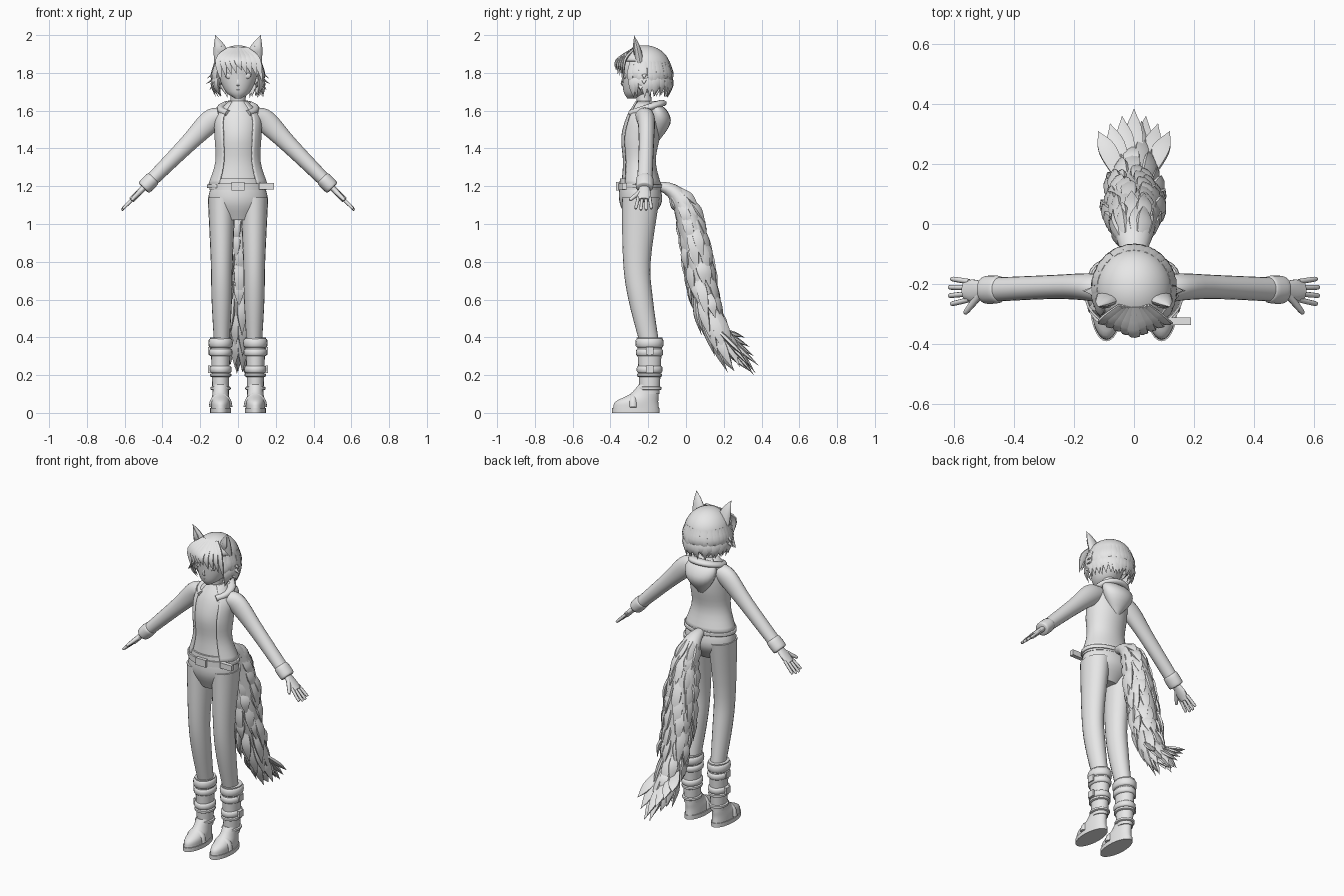
import bpy, bmesh, math, random
from mathutils import Vector, Matrix
from mathutils.geometry import interpolate_bezier

random.seed(4)
if "Cube" in bpy.data.objects:
    bpy.data.objects.remove(bpy.data.objects["Cube"])

grey = bpy.data.materials.new("plain_grey")
grey.use_nodes = True
grey.diffuse_color = (.8, .8, .8, 1)
grey.node_tree.nodes["Principled BSDF"].inputs["Base Color"].default_value = grey.diffuse_color

X, Y, Z = Vector((1, 0, 0)), Vector((0, 1, 0)), Vector((0, 0, 1))


def smooth_path(points, steps):
    """Catmull-Rom through (x, y, z, side radius, other radius) points."""
    known = [Vector(point) for point in points]
    known = [known[0] * 2 - known[1]] + known + [known[-1] * 2 - known[-2]]
    path = []
    for a, b, c, d in zip(known, known[1:], known[2:], known[3:]):
        for step in range(steps):
            t = step / steps
            bend = (a * 2 - b * 5 + c * 4 - d) * t * t + (b * 3 - a - c * 3 + d) * t ** 3
            path.append(b + ((c - a) * t + bend) / 2)
    return path + [known[-2]]


def loft(bm, points, ref=None, n=20, steps=4, gap=0):
    """Elliptical rings along a path; level rings without ref; gap opens the front."""
    path = smooth_path(points, steps)
    centres = [Vector(point[:3]) for point in path]
    count = n + 1 if gap else n
    rings = []
    for i, point in enumerate(path):
        side, up = X, Y
        if ref:
            tangent = (centres[min(i + 1, len(path) - 1)] - centres[max(i - 1, 0)]).normalized()
            side = (ref - tangent * ref.dot(tangent)).normalized()
            up = tangent.cross(side)
        wide, deep = max(point[3], .0005), max(point[4], .0005)
        ring = []
        for j in range(count):
            angle = gap + (math.tau - 2 * gap) * j / n
            offset = side * wide * math.sin(angle) - up * deep * math.cos(angle)
            ring.append(bm.verts.new(centres[i] + offset))
        rings.append(ring)
    for low, high in zip(rings, rings[1:]):
        for j in range(n):
            k = (j + 1) % count
            bm.faces.new((low[j], low[k], high[k], high[j]))
    if not gap:
        bm.faces.new(rings[0])
        bm.faces.new(rings[-1])


def column(bm, rows, x=0, **options):
    """Upright loft from (height, y, half width, half depth) rows."""
    loft(bm, [(x, y, z, wide, deep) for z, y, wide, deep in rows], **options)


def strand(bm, root, middle, tip, width, ref):
    """Flat pointed lock of hair or fur."""
    loft(bm, [(*root, width * .7, width * .3), (*middle, width, width * .4), (*tip, 0, 0)], ref=ref, n=6)


def placed(centre, size):
    return Matrix.Translation(centre) @ Matrix.Diagonal((*size, 1))


def ball(bm, centre, radii):
    bmesh.ops.create_uvsphere(bm, u_segments=28, v_segments=18, radius=1, matrix=placed(centre, radii))


def finish(name, bm, mirror=False, thick=0, angle=45):
    bmesh.ops.recalc_face_normals(bm, faces=bm.faces)
    mesh = bpy.data.meshes.new(name)
    bm.to_mesh(mesh)
    bm.free()
    mesh.materials.append(grey)
    ob = bpy.data.objects.new(name, mesh)
    bpy.context.collection.objects.link(ob)
    bpy.ops.object.select_all(action='DESELECT')
    ob.select_set(True)
    bpy.context.view_layer.objects.active = ob
    bpy.ops.object.shade_smooth_by_angle(angle=math.radians(angle))
    if thick:
        ob.modifiers.new("thickness", 'SOLIDIFY').thickness = thick
    if mirror:
        ob.modifiers.new("mirror", 'MIRROR')


def part(name, build, shape, mirror=False, thick=0, **options):
    """One loft or column as an object of its own."""
    bm = bmesh.new()
    build(bm, shape, **options)
    finish(name, bm, mirror, thick)


# Torso: open jacket, shirt inside it, hem band
torso = [(1.2, -.24, .16, .11), (1.33, -.25, .12, .09), (1.46, -.245, .124, .105),
         (1.57, -.23, .12, .09), (1.65, -.22, .05, .05)]
part("jacket", column, torso, n=36, gap=.7, thick=.01)
part("shirt", column, [(z, y, wide * .92, deep * .93) for z, y, wide, deep in torso], n=32)
part("jacket_hem", column, [(z, -.24, .164, .114) for z in (1.19, 1.21)], n=36, gap=.75, thick=.01)

# Hood: rolled rim round the neck and a pouch on the back
bm = bmesh.new()
rim = []
for i in range(-4, 5):
    turn = math.pi * i / 5
    back = math.cos(turn)
    rim.append((math.sin(turn) * .09, back * .09 - .22, back * .03 + 1.61, .018, back * .006 + .022))
loft(bm, rim, ref=Z, n=14)
column(bm, [(1.43, -.16, .01, .01), (1.53, -.14, .085, .057), (1.6, -.15, .1, .05), (1.65, -.18, .06, .02)])
finish("hood", bm)

# Sleeves and cuffs
elbow, wrist = Vector((.27, -.21, 1.42)), Vector((.5, -.22, 1.19))
part("sleeve", loft, [(.09, -.22, 1.57, .05, .05), (.15, -.21, 1.54, .046, .06), (*elbow, .04, .046),
                      (*elbow.lerp(wrist, .9), .04, .035)], ref=Y, mirror=True)
cuff = ((.76, .03), (.8, .04), (.97, .04), (1, .03))
part("cuff", loft, [(*elbow.lerp(wrist, t), r + .006, r) for t, r in cuff], ref=Y, mirror=True)

# Hands: palm, four fingers, thumb
bm = bmesh.new()
reach = (wrist - elbow).normalized()
loft(bm, [(*(wrist + reach * s), wide, .016) for s, wide in ((-.02, .024), (.05, .037), (.09, .03))], ref=Y, n=14)
for i in range(4):
    spread = Y * (i - 1.5) * .02
    knuckle = wrist + reach * .07 + spread
    tip = wrist + reach * (.17 - abs(i - 1.5) * .01) + spread * 1.4
    loft(bm, [(*knuckle.lerp(tip, t), r, r) for t, r in ((0, .009), (.9, .008), (1, .002))], ref=Y, n=8)
base, tip = wrist + reach * .02 - Y * .015, wrist + reach * .09 - Y * .075
loft(bm, [(*base.lerp(tip, t), r, r) for t, r in ((0, .014), (.9, .009), (1, .002))], ref=Y, n=8)
finish("hand", bm, mirror=True)

# Trousers
part("trouser_seat", column, [(1.24, -.25, .13, .1), (1.12, -.24, .155, .113), (1.02, -.25, .08, .06)], n=32)
part("trouser_leg", column, [(1.14, -.24, .074, .1), (.8, -.26, .058, .073), (.6, -.24, .054, .065),
                             (.35, -.19, .04, .05)], x=.086, mirror=True)

# Belt, buckle and side tag
bm = bmesh.new()
column(bm, [(z, -.246, .152, .114) for z in (1.18, 1.215)], n=36, steps=1)
for centre, size in (((0, -.36, 1.2), (.07, .02, .045)), ((.15, -.325, 1.2), (.08, .025, .034))):
    bmesh.ops.create_cube(bm, size=1, matrix=placed(centre, size))
finish("belt", bm)

# Boots: shaft, folded bands, foot, sole and instep strap
boot_x, ankle_y, foot_y = .092, -.193, -.265
part("boot_shaft", column, [(.4, ankle_y, .056, .068), (.25, ankle_y, .048, .06), (.1, ankle_y, .043, .053)],
     x=boot_x, mirror=True)
bm = bmesh.new()
for z, half in ((.37, .025), (.32, .02), (.23, .02), (.2, .01), (.13, .01)):
    rows = []
    for lift in (-1, -.6, .6, 1):
        wide = z * .045 + (.047 if abs(lift) < 1 else .037)
        rows.append((z + half * lift, ankle_y, wide, wide + .01))
    column(bm, rows, x=boot_x, steps=2)
for z in (.33, .23):
    bmesh.ops.create_cube(bm, size=1, matrix=placed((.153, ankle_y, z), (.014, .04, .04)))
finish("boot_bands", bm, mirror=True)
part("boot_foot", column, [(.02, foot_y, .05, .122), (.06, -.26, .05, .113), (.1, -.22, .043, .075),
                           (.15, -.2, .04, .05)], x=boot_x, mirror=True, n=28)
part("boot_sole", column, [(z, foot_y, .055, .126) for z in (0, .025)], x=boot_x, mirror=True, n=28, steps=1)
arch = [math.pi * i / 6 for i in range(7)]
part("instep_strap", loft, [(boot_x - math.cos(a) * .053, -.28, math.sin(a) * .066 + .03, .018, .01) for a in arch],
     ref=Y, n=8, mirror=True)

# Neck and head
part("neck", column, [(z, y, .04, .04) for z, y in ((1.6, -.215), (1.72, -.23))])
part("head", column, [(1.664, -.29, .015, .02), (1.7, -.26, .065, .07), (1.78, -.24, .1, .1),
                      (1.86, -.23, .1, .11), (1.92, -.22, .05, .05)], n=32)

# Eyes with upper lashes, nose and mouth
bm = bmesh.new()
ball(bm, (.046, -.322, 1.785), (.022, .01, .017))
strand(bm, (.02, -.337, 1.79), (.045, -.332, 1.805), (.075, -.31, 1.79), .005, Z)
finish("eye", bm, mirror=True)
bm = bmesh.new()
strand(bm, (0, -.33, 1.73), (0, -.342, 1.743), (0, -.335, 1.78), .009, X)
ball(bm, (0, -.325, 1.71), (.018, .008, .002))
finish("nose_and_mouth", bm)

# Pointed ears with an inner fold
bm = bmesh.new()
loft(bm, [(.08, -.245, 1.865, .048, .024), (.1, -.26, 1.94, .03, .016), (.12, -.276, 2, 0, 0)], ref=X, n=12)
strand(bm, (.085, -.267, 1.89), (.1, -.275, 1.93), (.115, -.276, 1.98), .018, X)
finish("ear", bm, mirror=True)

# Hair cap, open at the face and neck
crown = Vector((0, -.218, 1.82))
bm = bmesh.new()
ball(bm, crown, (.13, .138, .126))
middles = {face: face.calc_center_median() for face in bm.faces}
away = [face for face, c in middles.items() if c.z < 1.74 or c.z < 1.87 and c.y < -.25]
bmesh.ops.delete(bm, geom=away, context='FACES')
finish("hair_cap", bm, thick=.006)

# Hair locks: two hanging rows, fringe, side tufts
bm = bmesh.new()
for top, bottom in ((1.82, 1.665), (1.86, 1.71)):
    for i in range(-12, 13):
        turn = math.radians(i * 10 + random.uniform(-3, 3))
        out = Vector((math.sin(turn), math.cos(turn) * 1.06, 0))
        spots = []
        for radius, z in ((.118, top), (.136, (top + bottom) / 2),
                          (random.uniform(.1, .135), bottom + random.uniform(0, .03))):
            spots.append(Vector((0, crown.y, z)) + out * radius)
        strand(bm, *spots, .022, Z.cross(out))
for i in range(-4, 5):
    x = i * .025
    inset = abs(x) * .4
    tip_z = random.uniform(1.775, 1.82) - inset
    strand(bm, (x * .4, -.275, 1.93), (x, inset - .365, 1.865), (x * 1.1 + .02, inset - .37, tip_z), .023, X)
for side in (-1, 1):
    for z, end in ((1.8, .165), (1.77, .172), (1.74, .15)):
        y = random.uniform(-.28, -.22)
        strand(bm, (side * .1, y, z + .05), (side * .13, y, z), (side * end, y, z - .03), .017, Y)
finish("hair_locks", bm, angle=60)

# Bushy tail: curved core, tufts swept along it, fanned tip
bends = [Vector((0, y, z)) for y, z in ((-.16, 1.2), (.15, 1.2), (-.05, .5), (.34, .22))]
spine = interpolate_bezier(*bends, 29)
girth = [math.sin(math.pi * i / 28) * .08 + (28 - i) * .0009 for i in range(29)]
bm = bmesh.new()
loft(bm, [(*c, r, r * .78) for c, r in zip(spine, girth)], ref=X, steps=1)
for i in range(4, 25, 2):
    flow = (spine[i + 1] - spine[i]).normalized()
    up = flow.cross(X)
    for j in range(9):
        turn = math.tau * j / 9 + i + random.uniform(-.2, .2)
        out = X * math.cos(turn) + up * math.sin(turn) * .78
        root = spine[i] + out * girth[i] * .8
        sweep = flow * random.uniform(.13, .25) * min(1, .4 + i / 16)
        lift = out * random.uniform(.01, .03)
        tip = root + sweep + lift
        if tip.z > .2 and tip.y < .38:
            strand(bm, root, root + sweep * .45 + lift, tip, .03, flow.cross(out))
for i in range(-3, 4):
    tip = Vector((i * .04, .385 - abs(i) * .025, .2 + abs(i - 1) * .05))
    root = spine[22] + X * i * .015
    strand(bm, root, root.lerp(tip, .6), tip, .034, X)
finish("tail", bm, angle=60)
